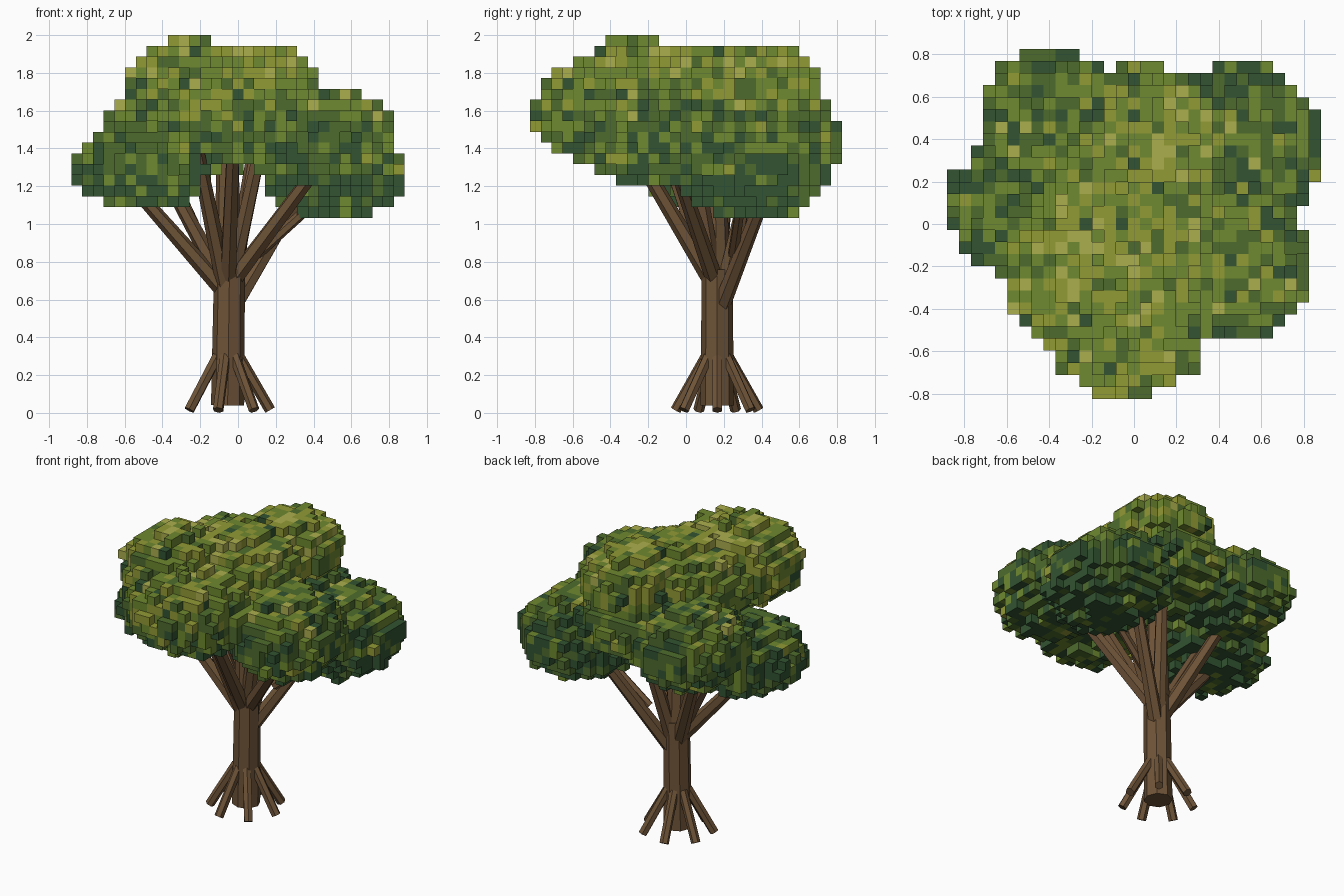
import bpy, bmesh, math, random
from mathutils import Vector

if "Cube" in bpy.data.objects:
    bpy.data.objects.remove(bpy.data.objects["Cube"])

random.seed(4)


def material(name, rgb):
    m = bpy.data.materials.new(name)
    m.diffuse_color = [c ** 2.2 for c in rgb] + [1]
    m.use_nodes = True
    m.node_tree.nodes["Principled BSDF"].inputs["Base Color"].default_value = m.diffuse_color
    return m


bark = material("bark", (0.43, 0.33, 0.23))
greens = [material("leaf_%d" % i, c) for i, c in enumerate([
    (0.21, 0.33, 0.21), (0.31, 0.42, 0.19), (0.43, 0.53, 0.20),
    (0.57, 0.60, 0.22), (0.67, 0.68, 0.31)])]


def limb(name, a, b, r1, r2, sides=6):
    """Flat-sided tapered cylinder from a to b."""
    a, b = Vector(a), Vector(b)
    d = b - a
    bpy.ops.mesh.primitive_cone_add(vertices=sides, radius1=r1, radius2=r2,
                                    depth=d.length, location=(a + b) / 2)
    ob = bpy.context.object
    ob.name = name
    ob.rotation_euler = d.to_track_quat('Z', 'Y').to_euler()
    ob.data.materials.append(bark)
    return ob


# Trunk with a thinner core running up into the crown
TX, TY = -0.055, 0.165
limb("trunk", (TX, TY, 0.04), (TX + 0.01, TY, 0.76), 0.088, 0.082, 8)
limb("trunk_core", (TX, TY, 0.70), (TX, TY - 0.02, 1.55), 0.072, 0.055, 8)

# Seven splayed roots
for i in range(7):
    a = math.tau * i / 7
    c, s = math.cos(a), math.sin(a)
    limb("root_%d" % (i + 1), (TX + 0.06 * c, TY + 0.06 * s, 0.30),
         (TX + 0.225 * c, TY + 0.225 * s, 0.015), 0.029, 0.029)

# Branches: height where each leaves the trunk, and its end inside the crown
branches = [
    (0.55, (0.38, 0.45, 1.24)),    # back right
    (0.70, (0.48, -0.08, 1.38)),   # front right
    (0.66, (-0.56, 0.10, 1.20)),   # left
    (0.64, (-0.40, 0.42, 1.35)),   # back left
    (0.70, (-0.02, -0.38, 1.57)),  # front
    (0.68, (-0.26, -0.18, 1.60)),  # front left
    (0.62, (0.12, 0.42, 1.60)),    # back
    (0.70, (-0.40, 0.22, 1.28)),   # inner left
    (0.72, (0.14, 0.02, 1.50)),    # inner right
]
for i, (z0, end) in enumerate(branches):
    out = Vector((end[0] - TX, end[1] - TY, 0)).normalized() * 0.03
    limb("branch_%d" % (i + 1), (TX + out.x, TY + out.y, z0), end, 0.047, 0.034)
limb("branch_fork", (0.10, 0.25, 0.84), (0.48, 0.30, 1.18), 0.030, 0.025)

# Crown lobes: centre and radii
lobes = [
    ((0.51, 0.36, 1.29), (0.37, 0.40, 0.26)),     # back right, low
    ((0.49, -0.17, 1.46), (0.33, 0.37, 0.26)),    # front right
    ((-0.49, 0.10, 1.30), (0.38, 0.37, 0.22)),    # left, low
    ((-0.38, 0.47, 1.46), (0.345, 0.36, 0.25)),   # back left
    ((-0.03, -0.45, 1.60), (0.39, 0.365, 0.26)),  # front
    ((-0.28, -0.26, 1.75), (0.33, 0.32, 0.235)),  # top front left
    ((0.12, 0.40, 1.74), (0.31, 0.31, 0.205)),    # top back
    ((-0.02, 0.05, 1.67), (0.42, 0.45, 0.27)),    # middle
    ((0.02, 0.38, 1.50), (0.42, 0.37, 0.21)),     # back middle
    ((0.27, 0.15, 1.38), (0.22, 0.26, 0.18)),     # inner right
]

# Crown of cubes filling the lobes
S, Z0 = 0.0569, 1.033
cells = {}
for ix in range(-15, 16):
    for iy in range(-14, 15):
        for iz in range(17):
            p = (ix * S, iy * S, Z0 + (iz + 0.5) * S)
            d = min(math.sqrt(sum(((p[k] - c[k]) / r[k]) ** 2 for k in range(3)))
                    for c, r in lobes)
            if d < 1 + random.uniform(-0.06, 0.06):
                level = -0.2 + 3.0 * (iz / 16) + random.gauss(0, 0.9)
                cells[ix, iy, iz] = max(0, min(4, round(level)))

bm = bmesh.new()
verts = {}


def corner(x, y, z):
    if (x, y, z) not in verts:
        verts[x, y, z] = bm.verts.new(((x - 0.5) * S, (y - 0.5) * S, Z0 + z * S))
    return verts[x, y, z]


# Only the outer cube sides become faces
for cell, shade in cells.items():
    for axis in range(3):
        for side in (0, 1):
            n = list(cell)
            n[axis] += 2 * side - 1
            if tuple(n) in cells:
                continue
            quad = []
            for u, v in ((0, 0), (1, 0), (1, 1), (0, 1)):
                q = list(cell)
                q[axis] += side
                q[(axis + 1) % 3] += u
                q[(axis + 2) % 3] += v
                quad.append(corner(*q))
            face = bm.faces.new(quad if side else quad[::-1])
            face.material_index = shade

mesh = bpy.data.meshes.new("foliage")
bm.to_mesh(mesh)
bm.free()
for g in greens:
    mesh.materials.append(g)
bpy.context.collection.objects.link(bpy.data.objects.new("foliage", mesh))
